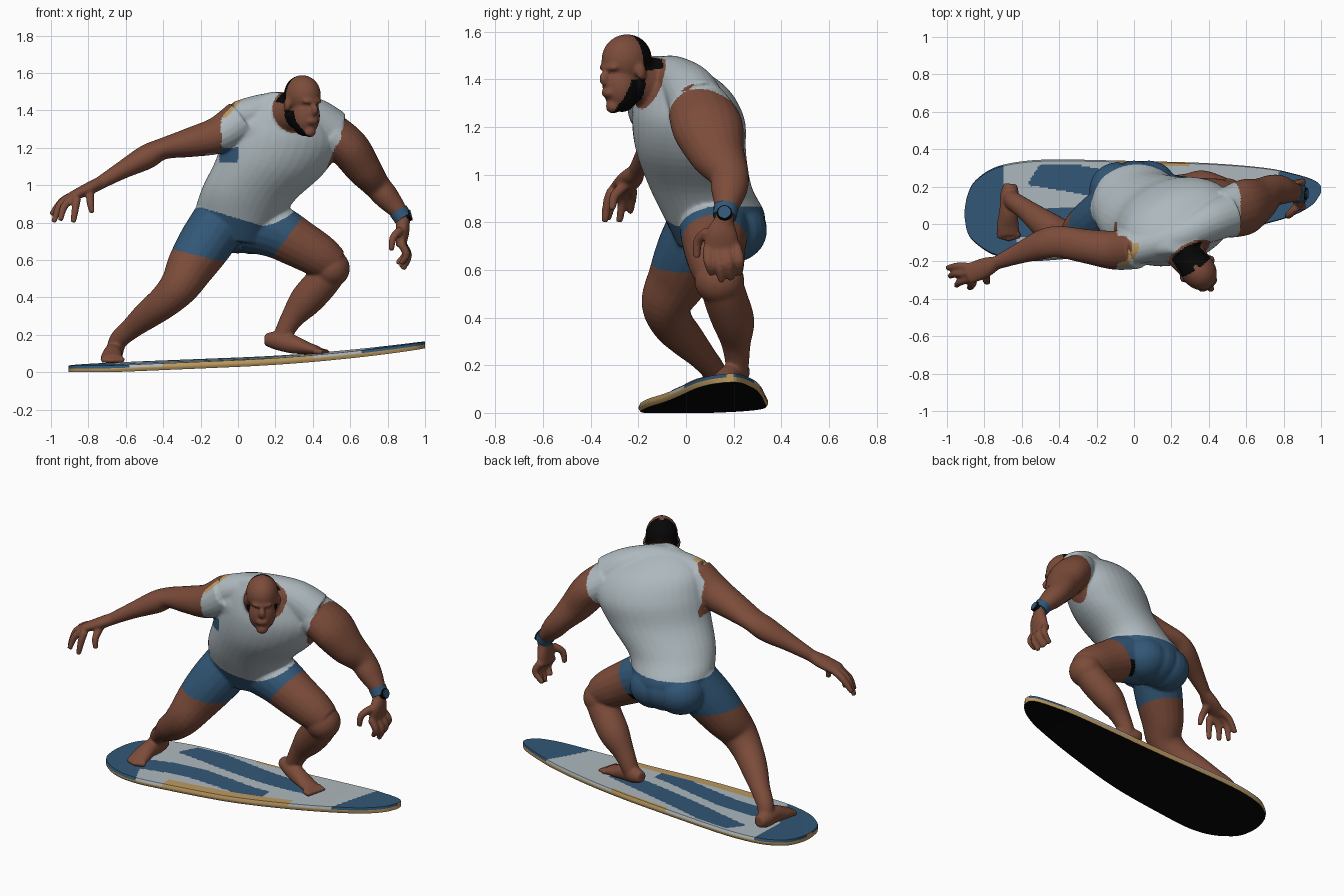
import bpy, bmesh, math
from mathutils import Vector, Matrix


def material(name, rgb):
    m = bpy.data.materials.new(name)
    m.diffuse_color = (*rgb, 1)
    return m


SKIN = material("brown skin", (0.20, 0.072, 0.042))
SHIRT = material("pale grey", (0.42, 0.48, 0.51))
BLUE = material("denim blue", (0.032, 0.096, 0.185))
BLACK = material("black", (0.002, 0.002, 0.002))
TAN = material("tan wood", (0.50, 0.32, 0.12))


def spline(rows, k):
    """Catmull-Rom interpolation through rows of numbers."""
    out, n = [], len(rows)
    for i in range(n - 1):
        p = [rows[max(0, min(n - 1, i + d))] for d in (-1, 0, 1, 2)]
        for s in range(k):
            t = s / k
            out.append([0.5 * (2 * b + (c - a) * t + (2 * a - 5 * b + 4 * c - d) * t * t
                               + (3 * b - a - 3 * c + d) * t ** 3) for a, b, c, d in zip(*p)])
    return out + [list(rows[-1])]


def tube(bm, rows, ref=(0, 1, 0), n=None, k=5, m=20):
    """Loft of ellipses; row = x, y, z, radius[, radius along ref]."""
    rows = spline([r if len(r) == 5 else (*r, r[3]) for r in rows], k)
    pts = [Vector(r[:3]) for r in rows]
    rings = []
    for i, r in enumerate(rows):
        t = Vector(n) if n else pts[min(i + 1, len(pts) - 1)] - pts[max(i - 1, 0)]
        u = t.cross(Vector(ref)).normalized()
        v = u.cross(t).normalized()
        rings.append([bm.verts.new(pts[i] + u * r[3] * math.cos(a) + v * r[4] * math.sin(a))
                      for a in (2 * math.pi * j / m for j in range(m))])
    for p, q in zip(rings, rings[1:]):
        for j in range(m):
            bm.faces.new((p[j], p[(j + 1) % m], q[(j + 1) % m], q[j]))
    bm.faces.new(rings[0])
    bm.faces.new(rings[-1])


def ball(bm, c, r, M=Matrix()):
    bmesh.ops.create_uvsphere(bm, u_segments=24, v_segments=16, radius=1,
                              matrix=M @ Matrix.Translation(c) @ Matrix.Diagonal((*r, 1)))


def finish(bm, name, mats):
    bmesh.ops.recalc_face_normals(bm, faces=bm.faces[:])
    me = bpy.data.meshes.new(name)
    bm.to_mesh(me)
    bm.free()
    for m in mats:
        me.materials.append(m)
    ob = bpy.data.objects.new(name, me)
    bpy.context.collection.objects.link(ob)
    bpy.ops.object.select_all(action='DESELECT')
    ob.select_set(True)
    bpy.context.view_layer.objects.active = ob
    bpy.ops.object.shade_smooth_by_angle(angle=math.radians(50))
    return ob


# --- Body volumes, fused later by a voxel remesh ---
bm = bmesh.new()
AX = (0.92, 0.36, -0.13)                       # line across the shoulders
tube(bm, [(-.01, .12, .70, .15, .17), (.0, .12, .82, .21, .23), (.055, .06, .95, .21, .255),
          (.17, .02, 1.10, .22, .30), (.23, .01, 1.24, .22, .325), (.24, -.01, 1.36, .175, .29),
          (.24, -.05, 1.44, .11, .19), (.26, -.10, 1.49, .05, .08)], ref=AX, n=(.13, 0, 1), m=36)
tube(bm, [(.0, -.13, 1.36, .09), (.12, -.10, 1.395, .09), (.26, -.06, 1.41, .09),
          (.40, .01, 1.36, .11), (.50, .05, 1.29, .12)])                          # shoulder yoke
for c in ((.15, -.11, 1.20), (.26, -.07, 1.18), (.09, -.11, 1.29)):               # chest
    ball(bm, c, (.17, .11, .13))
for c in ((-.09, .18, .765), (.0, .19, .77), (.08, .19, .765)):                   # seat
    ball(bm, c, (.15, .15, .135))

# Arms
tube(bm, [(.02, -.13, 1.35, .11), (-.10, -.14, 1.27, .10, .105), (-.25, -.12, 1.23, .08, .092),
          (-.40, -.095, 1.195, .058, .085), (-.49, -.11, 1.15, .066, .08),
          (-.62, -.16, 1.08, .048, .055), (-.74, -.21, 1.01, .035)])
tube(bm, [(.48, .05, 1.29, .11, .13), (.59, .09, 1.20, .11, .15), (.67, .13, 1.09, .096, .12),
          (.74, .18, 1.00, .074, .085), (.80, .18, .93, .066, .075), (.875, .165, .84, .042),
          (.88, .16, .80, .04)])

# Legs
tube(bm, [(-.10, .08, .80, .15), (-.18, .02, .68, .145), (-.25, -.03, .57, .13),
          (-.31, -.08, .465, .108), (-.39, -.06, .38, .09), (-.48, .0, .31, .077),
          (-.57, .07, .235, .058), (-.64, .12, .17, .05), (-.66, .14, .10, .045)])
tube(bm, [(.06, .13, .80, .16), (.20, .12, .755, .145), (.32, .12, .69, .13),
          (.44, .13, .62, .115), (.51, .14, .57, .095)])
ball(bm, (.50, .14, .555), (.098, .105, .10))                                     # knee
tube(bm, [(.50, .145, .55, .09), (.44, .17, .47, .092), (.36, .20, .38, .088),
          (.29, .21, .29, .062), (.245, .215, .21, .05), (.23, .215, .17, .045)])

# Feet and toes
tube(bm, [(-.66, .215, .10, .035), (-.665, .16, .10, .05), (-.67, .07, .10, .05),
          (-.675, -.01, .08, .035, .06), (-.67, -.06, .07, .024, .058)], ref=(1, 0, 0))
tube(bm, [(.145, .235, .175, .032), (.20, .22, .17, .048), (.29, .18, .15, .05),
          (.37, .155, .128, .034, .055), (.43, .135, .115, .024, .055)])
for i in range(5):
    d = (i - 2) * .024
    tube(bm, [(-.67 + d, -.05, .07, .018), (-.67 + d, -.09 + abs(d) * .3, .06, .014)], ref=(1, 0, 0))
    tube(bm, [(.42 + d * .3, .135 + d, .113, .018), (.47 + d * .3, .12 + d, .108, .014)])

# Hands: palms, then fingers as base, knuckle and tip
tube(bm, [(-.73, -.205, 1.015, .035), (-.80, -.235, .98, .034, .055), (-.89, -.27, .94, .025, .055)])
tube(bm, [(.88, .16, .81, .036, .04), (.88, .15, .75, .036, .068), (.87, .15, .67, .026, .075)])
for a, b, c in (((-.87, -.23, .95), (-.94, -.225, .915), (-1.0, -.235, .84)),
                ((-.88, -.26, .945), (-.95, -.265, .90), (-.985, -.28, .80)),
                ((-.88, -.29, .935), (-.93, -.31, .885), (-.95, -.33, .81)),
                ((-.86, -.31, .935), (-.87, -.33, .875), (-.88, -.34, .80)),
                ((-.79, -.25, .96), (-.79, -.30, .91), (-.78, -.31, .85)),
                ((.87, .09, .69), (.90, .095, .63), (.87, .11, .58)),
                ((.87, .13, .69), (.91, .14, .62), (.88, .15, .55)),
                ((.87, .17, .69), (.91, .18, .63), (.87, .19, .56)),
                ((.87, .21, .70), (.90, .225, .64), (.85, .22, .58)),
                ((.87, .09, .76), (.83, .05, .72), (.82, .045, .65))):
    tube(bm, [(*a, .023), (*b, .021), (*c, .015)], ref=(.3, .8, .1), k=4, m=12)

# Head in its own frame: x forward, z up
O = Vector((.345, -.25, 1.43))
F = Vector((.55, -.8, -.12)).normalized()
L = Vector((0, 0, 1)).cross(F).normalized()
R3 = Matrix((F, L, F.cross(L))).transposed()
H = Matrix.Translation(O) @ R3.to_4x4()
tube(bm, [(.20, -.06, 1.36, .11), (.27, -.15, 1.38, .105), (.33, -.23, 1.41, .09)], ref=(1, 0, 0))
for c, r in (((-.008, 0, .052), (.112, .093, .106)), ((.035, 0, -.06), (.078, .078, .105)),
             ((.088, 0, .03), (.025, .062, .018)), ((.112, 0, -.015), (.026, .02, .032)),
             ((.108, 0, -.075), (.018, .035, .02)), ((.085, 0, -.135), (.03, .035, .03)),
             ((-.012, .092, .0), (.024, .016, .036)), ((-.012, -.092, .0), (.024, .016, .036))):
    ball(bm, c, r, H)

# Fuse and soften the volumes
raw = finish(bm, "surfer_body_source", [])
rm = raw.modifiers.new("fuse", 'REMESH')
rm.mode, rm.voxel_size = 'VOXEL', 0.0075
sm = raw.modifiers.new("soften", 'SMOOTH')
sm.factor, sm.iterations = 0.5, 8
bpy.context.view_layer.update()
bm = bmesh.new()
bm.from_mesh(raw.evaluated_get(bpy.context.evaluated_depsgraph_get()).to_mesh())
bpy.data.objects.remove(raw)


def body_colour(c):
    """0 skin, 1 shirt, 2 shorts, 3 hair, beard and hem, 4 trim."""
    x, y, z = c
    h = R3.transposed() @ (c - O)
    if h.length < .21 and z > 1.22:
        hair = h.x < -.03 and h.z > .0 and h.length < .157 and abs(h.y) < .105
        beard = -.03 < h.x < .035 - .55 * (h.z + .04) and h.z < -.03
        if hair or (beard and (h.length < .175 or h.x > .03)):
            return 3
        if h.length < .17 or h.x > .04:
            return 0
    if x < -.45 or z < .57:
        return 0
    front = max(0, min(1, (.1 - y) / .12))
    if z > .865 - .085 * front + .3 * front * abs(x - .14):
        edge = x + .09 - .9 * max(0, z - 1.36)
        right = (z > 1.17 or x < -.17) and z > 1.05 and y < .01 and edge < 0
        left = x > .57 - .4 * max(0, 1.33 - z) + 1.5 * max(0, -.06 - y)
        if right or left:
            return 0
        if z > 1.36 and edge < .025 and y < -.1:
            return 4
        return 2 if -.1 < x < .0 and 1.12 < z < 1.2 and y < -.02 else 1
    right = -.25 * (x + .2) - (z - .62) > 0 and x < .05
    left = .8 * (x - .24) - .6 * (z - .69)
    if -.03 < left < 0 and y > .17 and z < .69:
        return 3
    return 0 if right or left > 0 else 2


for f in bm.faces:
    f.material_index = body_colour(f.calc_center_median())
finish(bm, "surfer_body", [SKIN, SHIRT, BLUE, BLACK, TAN])

# --- Wrist watch ---
for name, mat, rows in (
        ("watch_strap", BLUE, [(.858, .168, .862, .052), (.884, .162, .822, .049)]),
        ("watch_case", BLACK, [(.89, .163, .832, .033), (.924, .161, .842, .031)]),
        ("watch_dial", BLUE, [(.92, .161, .841, .026), (.928, .161, .843, .026)])):
    bm = bmesh.new()
    tube(bm, rows, k=2)
    finish(bm, name, [mat])

# --- Surfboard: outline rows of x, near edge, far edge ---
N = 56
bm = bmesh.new()
rings = []
for x, y0, y1 in spline([(-.905, .03, .08), (-.89, -.045, .155), (-.85, -.10, .23), (-.75, -.165, .30),
                         (-.60, -.197, .335), (-.40, -.19, .345), (0, -.15, .337), (.40, -.07, .325),
                         (.70, .0, .30), (.85, .045, .27), (.95, .10, .24), (.99, .15, .215),
                         (1.0, .17, .20)], 18):
    top = .072 + .04 * x + .05 * max(0, x) ** 2
    across = [-.97 + 1.94 * i / N for i in range(N + 1)]
    prof = [(t, 0) for t in across] + [(1, -.015), (1, -.024)]
    prof += [(t, -.036) for t in reversed(across)] + [(-1, -.024), (-1, -.015)]
    ring = []
    for t, dz in prof:
        y = (y0 + y1) / 2 + t * (y1 - y0) / 2
        ring.append(bm.verts.new((x, y, max(top + dz + .03 * (y - .1), .036 + dz))))
    rings.append((x, ring))


def deck_colour(x, t):
    """0 grey, 1 blue, 2 tan: blue ends and two wavy bands."""
    if x < -.70 + .12 * max(0, -t) or x > .72 + .06 * t:
        return 1
    if (t < -.72 and -.4 < x < .4) or (t > .9 and -.1 < x < .3):
        return 2
    far = abs(t - .68 + .75 * (x + .4)) < .29 and t < .9 and -.6 + .12 * t * t < x < .4
    near = abs(t + .45 + .25 * math.sin(4 * x)) < .25 and x < .2
    return 1 if far or near else 0


M = len(rings[0][1])
for (xa, a), (xb, b) in zip(rings, rings[1:]):
    x = (xa + xb) / 2
    for j in range(M):
        f = bm.faces.new((a[j], a[(j + 1) % M], b[(j + 1) % M], b[j]))
        if j < N:
            f.material_index = deck_colour(x, -.97 + 1.94 * (j + .5) / N)
        elif j in (N, M - 1):                  # upper rail follows the deck paint
            f.material_index = deck_colour(x, 1 if j == N else -1)
        else:
            f.material_index = 3 if N + 3 <= j < 2 * N + 3 else 2
for ring in (rings[0][1], rings[-1][1]):
    bm.faces.new(ring).material_index = 2
finish(bm, "surfboard", [SHIRT, BLUE, TAN, BLACK])
